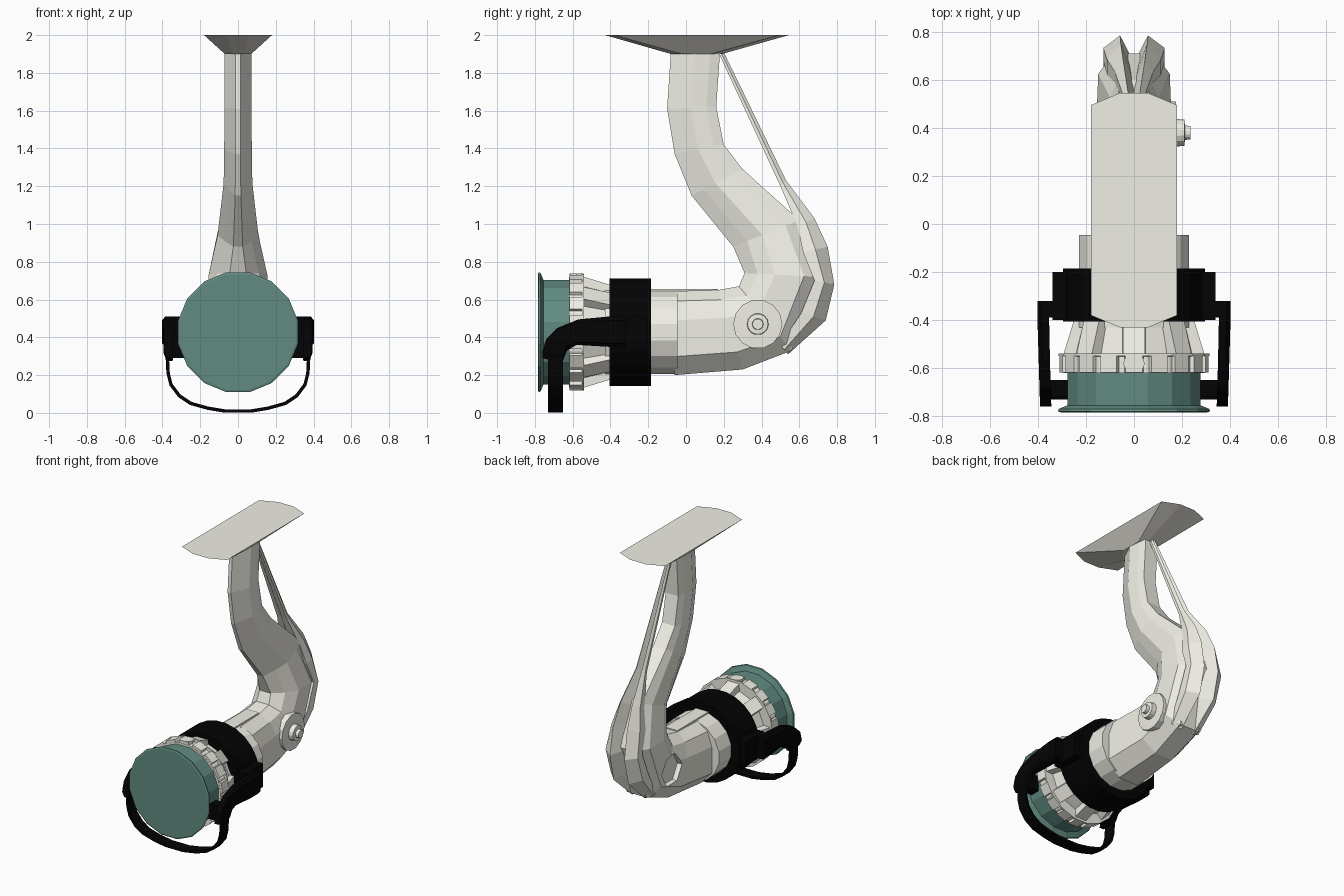
import bpy, bmesh, math
from math import sin, cos, pi

if "Cube" in bpy.data.objects:
    bpy.data.objects.remove(bpy.data.objects["Cube"])


def material(name, rgb):
    m = bpy.data.materials.new(name)
    m.diffuse_color = (*rgb, 1)
    m.use_nodes = True
    m.node_tree.nodes["Principled BSDF"].inputs["Base Color"].default_value = m.diffuse_color
    return m


SHELL = material("warm_white", (0.87, 0.86, 0.79))
TEAL = material("teal", (0.12, 0.26, 0.22))
BLACK = material("black", (0.001, 0.001, 0.001))
CZ = 0.427  # height of the barrel axis


def loft(name, rings, mat):
    """Skin a list of equal-length rings and cap both ends."""
    bm = bmesh.new()
    vs = [[bm.verts.new(p) for p in r] for r in rings]
    n = len(rings[0])
    for a, b in zip(vs, vs[1:]):
        for i in range(n):
            j = (i + 1) % n
            bm.faces.new((a[i], a[j], b[j], b[i]))
    bm.faces.new(vs[0])
    bm.faces.new(vs[-1])
    bmesh.ops.recalc_face_normals(bm, faces=bm.faces)
    me = bpy.data.meshes.new(name)
    bm.to_mesh(me)
    bm.free()
    me.materials.append(mat)
    ob = bpy.data.objects.new(name, me)
    bpy.context.collection.objects.link(ob)
    return ob


def turned(name, profile, sides, mat, sx=1.0):
    """Lathe (y, radius) pairs around the barrel axis."""
    ang = [2 * pi * (i + 0.5) / sides for i in range(sides)]
    return loft(name, [[(sx * r * sin(a), y, CZ + r * cos(a)) for a in ang]
                       for y, r in profile], mat)


def disc_x(name, profile, sides, y, z, mat):
    """Lathe (x, radius) pairs around an axis along x."""
    ang = [2 * pi * i / sides for i in range(sides)]
    return loft(name, [[(x, y + r * cos(a), z + r * sin(a)) for a in ang]
                       for x, r in profile], mat)


def radial(name, a, sections, mat):
    """Loft (y, inner half width, outer half width, inner r, outer r) sections at angle a."""
    rings = []
    for y, w0, w1, r0, r1 in sections:
        q = [(-w0, r0), (w0, r0), (w1, r1), (-w1, r1)]
        rings.append([(u * cos(a) + v * sin(a), y, CZ - u * sin(a) + v * cos(a)) for u, v in q])
    return loft(name, rings, mat)


def block(name, x0, x1, y0, y1, z0, z1, mat):
    yz = [(y0, z0), (y1, z0), (y1, z1), (y0, z1)]
    return loft(name, [[(x, y, z) for y, z in yz] for x in (x0, x1)], mat)


# Mounting plate, flaring from the neck up to a flat top
def octagon(w, wi, y0, y1, c, z):
    return [(-wi, y0, z), (wi, y0, z), (w, y0 + c, z), (w, y1 - c, z),
            (wi, y1, z), (-wi, y1, z), (-w, y1 - c, z), (-w, y0 + c, z)]


loft("mounting_plate", [octagon(0.07, 0.03, -0.08, 0.19, 0.06, 1.9),
                        octagon(0.18, 0.06, -0.43, 0.545, 0.05, 2.0)], SHELL)

# Curved arm: inner edge, outer edge, half width, blend from slim to fat section
stations = [
    ((-0.08, 1.91), (0.18, 1.91), 0.072, 0.0),
    ((-0.10, 1.61), (0.16, 1.62), 0.072, 0.0),
    ((-0.06, 1.37), (0.20, 1.42), 0.073, 0.0),
    ((0.03, 1.15), (0.30, 1.29), 0.076, 0.1),
    ((0.25, 0.88), (0.60, 1.02), 0.108, 0.3),
    ((0.31, 0.74), (0.71, 0.72), 0.155, 0.6),
    ((0.28, 0.67), (0.56, 0.33), 0.155, 0.8),
    ((0.17, 0.65), (0.30, 0.23), 0.155, 1.0),
    ((-0.06, 0.645), (-0.06, 0.20), 0.175, 1.0),
]
slim = [(0, .18), (.25, .6), (.48, 1), (.8, .9), (1, .7)]
fat = [(0, .35), (.12, .8), (.35, 1), (.78, 1), (1, .45)]
rings = []
for (yi, zi), (yo, zo), w, k in stations:
    half = []
    for (t0, u0), (t1, u1) in zip(slim, fat):
        t, u = t0 + (t1 - t0) * k, u0 + (u1 - u0) * k
        half.append((w * u, yi + (yo - yi) * t, zi + (zo - zi) * t))
    rings.append(half + [(-x, y, z) for x, y, z in reversed(half)])
arm = loft("curved_arm", rings, SHELL)

# Recess on the left side of the elbow
cutter = disc_x("recess_cutter", [(-0.3, 0.13), (-0.12, 0.11)], 6, 0.38, 0.48, SHELL)
cutter.hide_render = True
cutter.hide_viewport = True
mod = arm.modifiers.new("recess", "BOOLEAN")
mod.object = cutter
mod.operation = "DIFFERENCE"
mod.solver = "EXACT"

# Paired rear ridges: thin stays at the top widening into elbow shells
ridge = [  # crest y,z / base y,z / x of inside, crest, outside
    ((0.20, 1.91), (0.18, 1.89), 0.001, 0.008, 0.016),
    ((0.53, 1.23), (0.50, 1.20), 0.001, 0.022, 0.038),
    ((0.68, 1.03), (0.59, 0.99), 0.002, 0.045, 0.080),
    ((0.75, 0.88), (0.62, 0.85), 0.002, 0.055, 0.112),
    ((0.785, 0.68), (0.68, 0.70), 0.004, 0.058, 0.128),
    ((0.74, 0.49), (0.61, 0.53), 0.004, 0.058, 0.128),
    ((0.54, 0.31), (0.50, 0.36), 0.004, 0.050, 0.110),
]
for side, s in (("left", -1), ("right", 1)):
    rr = []
    for (yc, zc), (yb, zb), a, c, o in ridge:
        ym, zm = yb + (yc - yb) * .5, zb + (zc - zb) * .5
        rr.append([(s * a, yb, zb), (s * c, yc, zc), (s * o, ym, zm), (s * o, yb, zb)])
    loft("rear_ridge_" + side, rr, SHELL)

# Pivot knob on the right side
disc_x("pivot_knob", [(0.11, 0.13), (0.174, 0.13), (0.176, 0.057), (0.21, 0.055),
                      (0.212, 0.03), (0.235, 0.028)], 14, 0.38, 0.47, SHELL)

# Barrel, flared throat and ribs
turned("barrel", [(-0.045, 0.225), (-0.43, 0.225)], 16, SHELL, 1.04)
block("barrel_rail", -0.05, 0.05, -0.2, 0.17, 0.6, 0.656, SHELL)
turned("throat", [(-0.40, 0.215), (-0.56, 0.25)], 16, SHELL)
for i in range(8):
    radial("throat_rib_%d" % i, i * pi / 4,
           [(-0.40, 0.05, 0.045, 0.18, 0.25), (-0.55, 0.05, 0.045, 0.18, 0.296)], SHELL)

# Grip ring with raised pads
turned("grip_ring", [(-0.54, 0.314), (-0.55, 0.314), (-0.551, 0.296), (-0.62, 0.296)], 18, SHELL)
for i in range(18):
    radial("grip_pad_%d" % i, i * 2 * pi / 18,
           [(y, 0.042, 0.036, 0.27, 0.309) for y in (-0.545, -0.618)], SHELL)
loft("ring_button", [[(0.045 * cos(k * pi / 5), -0.58 + 0.04 * sin(k * pi / 5), z)
                      for k in range(10)] for z in (0.70, 0.739)], SHELL)

# Teal lens cap with flange
turned("lens_cap", [(-0.61, 0.283), (-0.755, 0.283), (-0.77, 0.32), (-0.78, 0.323),
                    (-0.784, 0.312)], 16, TEAL)

# Black strap around the barrel with side brackets
turned("strap", [(-0.185, 0.286), (-0.405, 0.286)], 24, BLACK, 1.04)
arm_yz = [(-0.32, 0.35), (-0.32, 0.51), (-0.41, 0.51), (-0.57, 0.495), (-0.68, 0.45),
          (-0.74, 0.38), (-0.76, 0.29), (-0.70, 0.275), (-0.65, 0.28), (-0.63, 0.33),
          (-0.58, 0.36), (-0.41, 0.35)]
for side, s in (("left", -1), ("right", 1)):
    block("strap_block_" + side, s * 0.25, s * 0.34, -0.40, -0.20, 0.34, 0.51, BLACK)
    block("bracket_root_" + side, s * 0.32, s * 0.37, -0.39, -0.32, 0.35, 0.51, BLACK)
    # arm leans slightly inward towards its front end
    loft("bracket_arm_" + side,
         [[(s * (x + 0.03 * min(y + 0.4, 0)), y, CZ + (z - CZ) * f) for y, z in arm_yz]
          for x, f in ((0.355, 1), (0.386, 1), (0.402, 0.75))], BLACK)
    block("bracket_pivot_" + side, s * 0.27, s * 0.36, -0.72, -0.65, 0.29, 0.40, BLACK)

# Hanging bail loop below the lens
half = [(0.375, 0.31), (0.370, 0.21), (0.355, 0.15), (0.31, 0.09), (0.25, 0.05),
        (0.16, 0.025), (0.07, 0.01)]
path = half + [(-x, z) for x, z in reversed(half)]
band = []
for i, (x, z) in enumerate(path):
    (xa, za), (xb, zb) = path[max(i - 1, 0)], path[min(i + 1, len(path) - 1)]
    d = math.hypot(xb - xa, zb - za)
    nx, nz = -(zb - za) / d * 0.009, (xb - xa) / d * 0.009
    band.append([(x + nx, -0.73, z + nz), (x + nx, -0.65, z + nz),
                 (x - nx, -0.65, z - nz), (x - nx, -0.73, z - nz)])
loft("bail_loop", band, BLACK)
